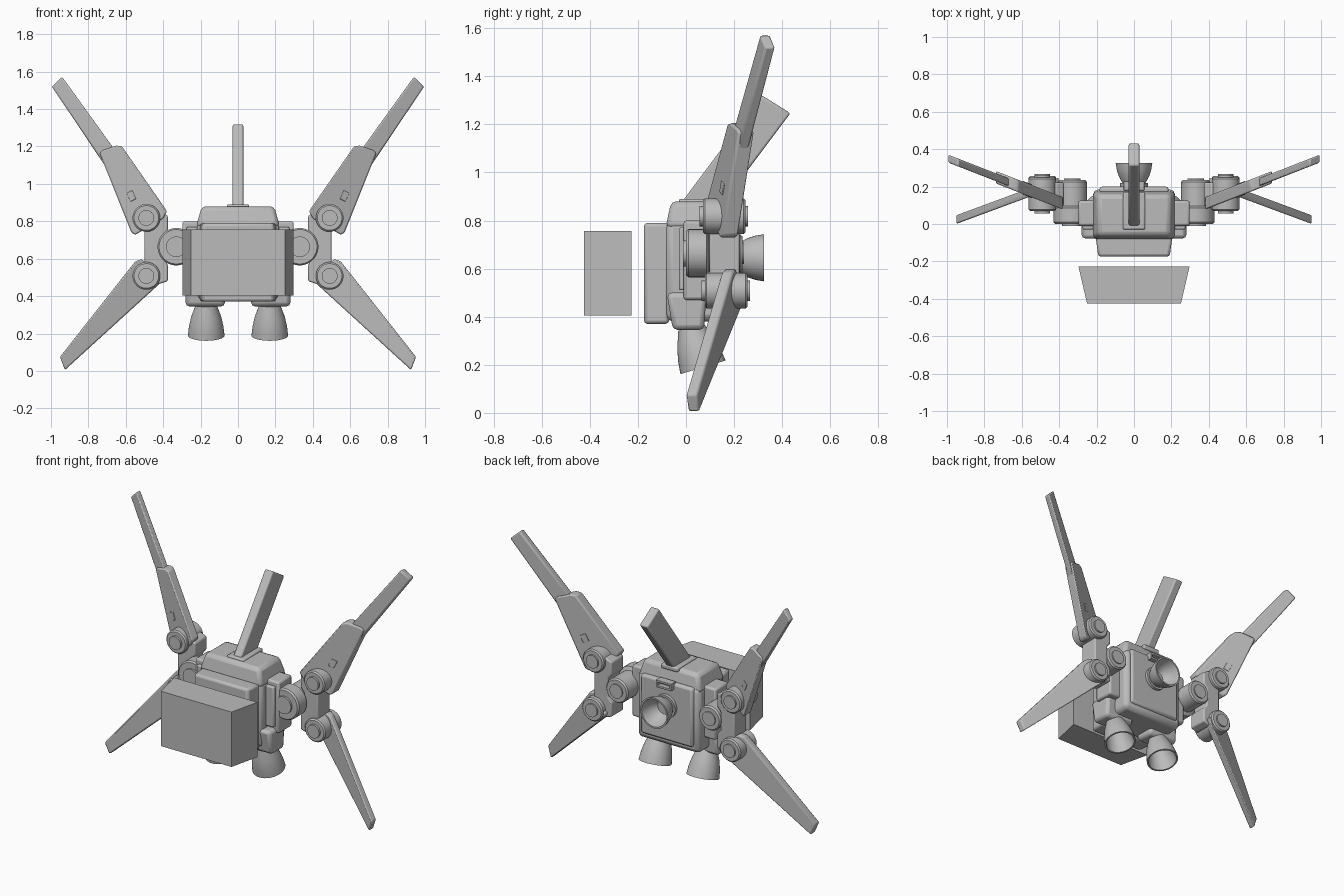
import bpy
import bmesh
from math import cos, sin, pi, radians
from mathutils import Vector, Matrix

cube = bpy.data.objects.get("Cube")
if cube:
    bpy.data.objects.remove(cube, do_unlink=True)

GREY = (0.5, 0.5, 0.5, 1)
grey = bpy.data.materials.new("plain grey")
grey.use_nodes = True
grey.diffuse_color = GREY
grey.node_tree.nodes["Principled BSDF"].inputs["Base Color"].default_value = GREY


def finish(name, bm, bevel=0, segments=2):
    """Turn a bmesh into a shaded object with optional rounded edges."""
    bmesh.ops.recalc_face_normals(bm, faces=bm.faces)
    mesh = bpy.data.meshes.new(name)
    bm.to_mesh(mesh)
    bm.free()
    mesh.materials.append(grey)
    ob = bpy.data.objects.new(name, mesh)
    bpy.context.collection.objects.link(ob)
    bpy.ops.object.select_all(action='DESELECT')
    ob.select_set(True)
    bpy.context.view_layer.objects.active = ob
    bpy.ops.object.shade_smooth_by_angle(angle=radians(35))
    if bevel:
        mod = ob.modifiers.new("rounded edges", 'BEVEL')
        mod.width = bevel
        mod.segments = segments
        mod.limit_method = 'ANGLE'
        mod.angle_limit = radians(30)
    return ob


def box(name, x, y, z, bevel=0.012, taper=None):
    """Box from ranges; taper(vector) may move each corner."""
    bm = bmesh.new()
    bmesh.ops.create_cube(bm, size=1)
    for v in bm.verts:
        v.co = Vector([(a + b) / 2 + c * (b - a) for (a, b), c in zip((x, y, z), v.co)])
        if taper:
            taper(v.co)
    return finish(name, bm, bevel)


def lathe(name, profile, origin, axis, sides=40):
    """Revolve (radius, distance) points around an axis."""
    bm = bmesh.new()
    turn = Vector(axis).to_track_quat('Z', 'Y').to_matrix().to_4x4()
    place = Matrix.Translation(origin) @ turn
    rings = []
    for r, t in profile:
        if r == 0:
            rings.append([bm.verts.new(place @ Vector((0, 0, t)))] * sides)
        else:
            rings.append([bm.verts.new(place @ Vector((r * cos(2 * pi * i / sides),
                         r * sin(2 * pi * i / sides), t))) for i in range(sides)])
    for a, b in zip(rings, rings[1:]):
        for i in range(sides):
            j = (i + 1) % sides
            bm.faces.new(list(dict.fromkeys((a[i], a[j], b[j], b[i]))))
    return finish(name, bm)


def slab(name, outline, side, plane, thick, bevel=0.008):
    """Outline in x and z, laid on a slanted plane y = plane(x)."""
    bm = bmesh.new()
    front, back = [[bm.verts.new((side * x, plane(x) + d, z)) for x, z in outline]
                   for d in (-thick / 2, thick / 2)]
    bm.faces.new(front)
    bm.faces.new(back[::-1])
    n = len(outline)
    for i in range(n):
        j = (i + 1) % n
        bm.faces.new((front[i], back[i], back[j], front[j]))
    return finish(name, bm, bevel)


def bell(name, origin, axis, length):
    """Hollow flared nozzle with a throat collar."""
    k = length
    lathe(name, [(0, 0), (0.055, 0), (0.062, 0.12 * k), (0.08, 0.4 * k), (0.092, 0.7 * k),
                 (0.098, k), (0.088, k), (0.08, 0.7 * k), (0.066, 0.4 * k), (0.045, 0.15 * k),
                 (0, 0.15 * k)], origin, axis)


# Floating front block, narrower at the front
def block_taper(v):
    if v.y < -0.3:
        v.x *= 0.845


box("front_block", (-0.297, 0.297), (-0.425, -0.227), (0.404, 0.757), 0, block_taper)


# Main body with sloping shoulders and a rounded cap
def cap_taper(v):
    if v.z > 0.85:
        v.x *= 0.86
        v.y = 0.045 + (v.y - 0.045) * 0.82


box("main_body", (-0.22, 0.22), (-0.085, 0.185), (0.38, 0.80), 0.03)
box("body_cap", (-0.225, 0.225), (-0.085, 0.18), (0.77, 0.88), 0.022, cap_taper)
box("back_panel", (-0.185, 0.185), (0.15, 0.2), (0.42, 0.8), 0.015)


# Chest plate
def chest_taper(v):
    if v.y < -0.12:
        v.x *= 0.93


box("chest_plate", (-0.205, 0.205), (-0.175, -0.07), (0.37, 0.79), 0.015, chest_taper)


# Top fin: a raked bar on a small base
def rake(v):
    v.y += (v.z - 0.86) * 0.75
    if v.z > 1:
        v.z += 0.035 if v.y < 0.36 else -0.04
        v.y += 0.025 if v.y < 0.36 else -0.03


box("top_fin_base", (-0.06, 0.06), (-0.03, 0.17), (0.86, 0.89), 0.008)
box("top_fin", (-0.029, 0.029), (-0.03, 0.145), (0.86, 1.286), 0.009, rake)

# Rear nozzle and bracket
lathe("rear_nozzle_collar", [(0, 0), (0.075, 0), (0.075, 0.035), (0, 0.035)],
      (0, 0.185, 0.645), (0, 1, 0))
bell("rear_nozzle", (0, 0.205, 0.645), (0, 1, 0), 0.12)
for z in (0.762, 0.795):
    box("rear_bracket_bar", (-0.055, 0.055), (0.18, 0.23), (z, z + 0.014), 0.003)
for x in (-0.055, 0.041):
    box("rear_bracket_end", (x, x + 0.014), (0.18, 0.23), (0.762, 0.809), 0.003)


def upper_plane(x):
    return -0.038 + 0.39 * x


def lower_plane(x):
    return 0.375 - 0.37 * x


def lower_mount_taper(v):
    if v.z < 0.4:
        v.y += 0.025 if v.y < 0 else -0.01


for s, label in ((1, "left"), (-1, "right")):
    def span(a, b):
        return tuple(sorted((s * a, s * b)))

    # Side pod with a raised cover
    box(label + "_side_pod", span(0.19, 0.298), (-0.01, 0.125), (0.47, 0.8))
    box(label + "_side_pod_cover", span(0.2, 0.275), (-0.03, 0.0), (0.51, 0.77), 0.008)

    # Lower nozzle and its mount
    box(label + "_nozzle_mount", span(0.07, 0.28), (-0.08, 0.085), (0.345, 0.5), 0.02,
        lower_mount_taper)
    bell(label + "_lower_nozzle", (s * 0.17, 0.02, 0.357), (0, 0.29, -0.957), 0.175)

    # Shoulder joint
    lathe(label + "_shoulder_joint",
          [(0, -0.012), (0.055, -0.012), (0.055, 0), (0.092, 0), (0.1, 0.01), (0.1, 0.085),
           (0.078, 0.095), (0.078, 0.225), (0.07, 0.235), (0.045, 0.235), (0.045, 0.242),
           (0, 0.242)], (s * 0.33, 0, 0.664), (0, 1, 0))

    # Link plate carrying both wings
    link = [(0.375, 0.48), (0.42, 0.465), (0.5, 0.49), (0.5, 0.83), (0.42, 0.85),
            (0.375, 0.83), (0.375, 0.75), (0.4, 0.72), (0.4, 0.6), (0.375, 0.57)]
    slab(label + "_wing_link", link, s, lambda x: 0.16, 0.125)

    # Wing pivots
    for part, z, y in (("upper", 0.818, 0.062), ("lower", 0.508, 0.07)):
        lathe(f"{label}_{part}_pivot",
              [(0, -0.006), (0.042, -0.006), (0.042, 0.008), (0.066, 0.008), (0.074, 0.016),
               (0.074, 0.178), (0.066, 0.186), (0.042, 0.186), (0.042, 0.196), (0, 0.196)],
              (s * 0.49, y, z), (0, 1, 0))

    # Upper wing: thick sleeve and thin blade
    slab(label + "_upper_wing_sleeve",
         [(0.38, 0.855), (0.40, 0.815), (0.55, 0.727), (0.57, 0.74), (0.74, 1.165),
          (0.725, 1.18), (0.65, 1.205), (0.62, 1.20)], s, upper_plane, 0.066)
    slab(label + "_upper_wing_blade",
         [(0.60, 1.10), (0.70, 1.08), (0.995, 1.52), (0.94, 1.572)], s, upper_plane, 0.042)
    slab(label + "_upper_wing_latch",
         [(0.545, 0.92), (0.575, 0.905), (0.595, 0.95), (0.565, 0.965)], s, upper_plane, 0.074, 0.002)

    # Lower wing
    slab(label + "_lower_wing",
         [(0.40, 0.50), (0.42, 0.465), (0.925, 0.005), (0.952, 0.075), (0.55, 0.585),
          (0.515, 0.598)], s, lower_plane, 0.046)
